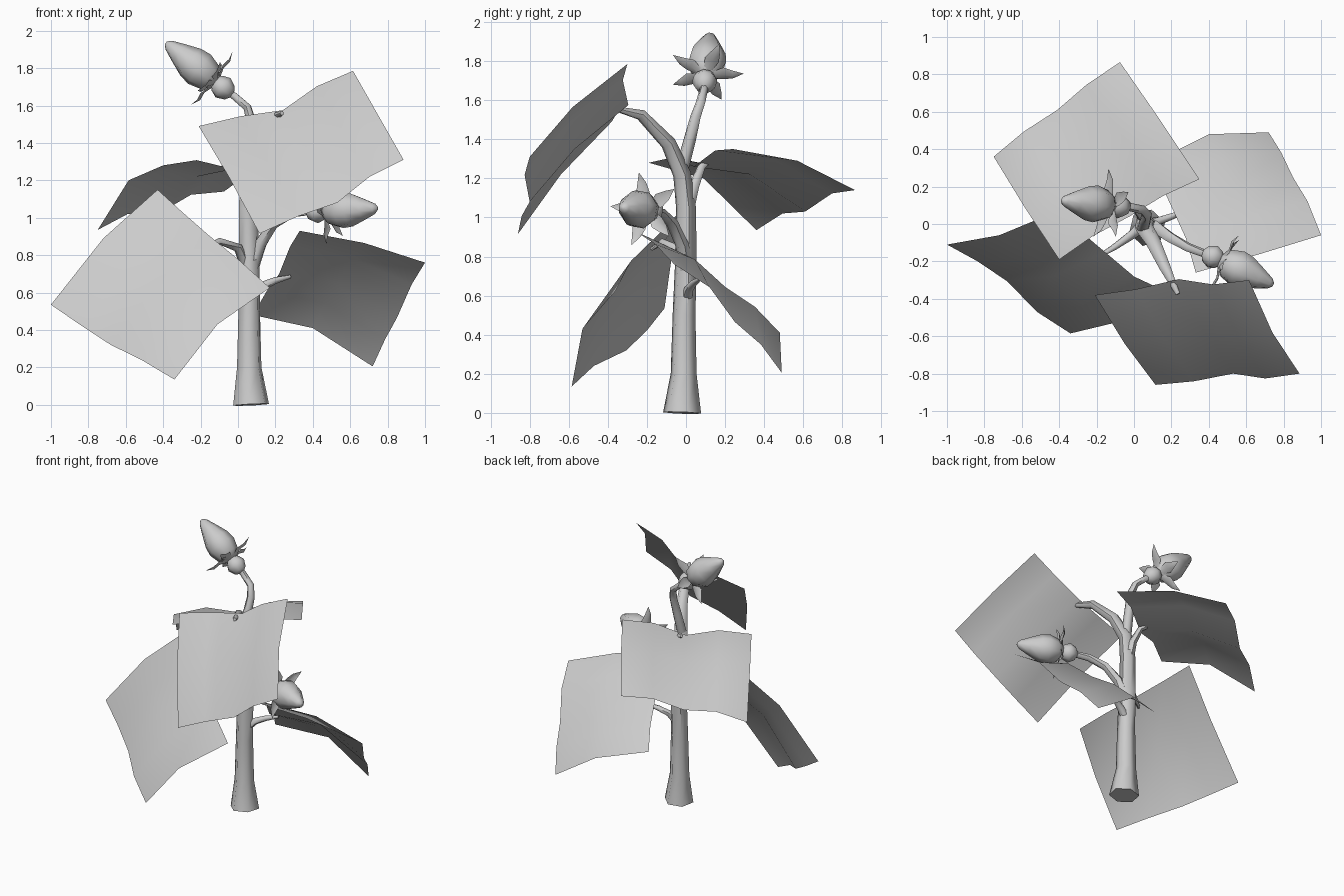
import bpy, bmesh, math
from mathutils import Vector

if "Cube" in bpy.data.objects:
    bpy.data.objects.remove(bpy.data.objects["Cube"])


def finish(bm, name, angle=60):
    me = bpy.data.meshes.new(name)
    bm.to_mesh(me)
    bm.free()
    ob = bpy.data.objects.new(name, me)
    bpy.context.collection.objects.link(ob)
    bpy.ops.object.select_all(action='DESELECT')
    ob.select_set(True)
    bpy.context.view_layer.objects.active = ob
    bpy.ops.object.shade_smooth_by_angle(angle=math.radians(angle))
    return ob


def sweep(bm, pts, sides, ref, axis=None):
    """Skin rings of (x, y, z, radius) along a path and cap both ends."""
    ps = [Vector(p[:3]) for p in pts]
    rings = []
    for i, p in enumerate(pts):
        t = axis or (ps[min(i + 1, len(ps) - 1)] - ps[max(i - 1, 0)]).normalized()
        u = (ref - t * ref.dot(t)).normalized()
        v = t.cross(u)
        rings.append([bm.verts.new(ps[i] + p[3] * (u * math.cos(a) + v * math.sin(a)))
                      for a in (2 * math.pi * k / sides for k in range(sides))])
    for a, b in zip(rings, rings[1:]):
        for k in range(sides):
            n = (k + 1) % sides
            bm.faces.new((a[k], a[n], b[n], b[k]))
    bm.faces.new(rings[0][::-1])
    bm.faces.new(rings[-1])


def tube(name, pts):
    bm = bmesh.new()
    sweep(bm, pts, 6, Vector((1, 0.3, 0.1)))
    return finish(bm, name)


def bud(name, base, tip, first_angle):
    base, tip = Vector(base), Vector(tip)
    ax = (tip - base).normalized()
    s = (tip - base).length / 0.39
    bm = bmesh.new()
    ref = Vector((0, 1, 0.2))
    hip = [(-.066, .012), (-.045, .045), (0, .066), (.04, .05), (.06, .03)]
    body = [(.045, .035), (.09, .08), (.16, .1), (.22, .092), (.30, .06), (.37, .03), (.39, .01)]
    for prof in (hip, body):
        sweep(bm, [(*(base + ax * a * s), r) for a, r in prof], 8, ref, ax)
    finish(bm, name)
    # five pointed sepals around the base
    bm = bmesh.new()
    for k in range(5):
        a = math.radians(first_angle + 72 * k)
        d = Vector((0, math.cos(a), math.sin(a)))
        d = (d - ax * d.dot(ax)).normalized()
        w = ax.cross(d)
        rows = []
        for out, along, half in ((.03, .045, .02), (.09, .065, .038), (.14, .06, .025)):
            c = base + d * out + ax * along
            rows.append([bm.verts.new(c - w * half + ax * .012), bm.verts.new(c),
                         bm.verts.new(c + w * half + ax * .012)])
        end = bm.verts.new(base + d * .195 + ax * .085)
        for p, q in zip(rows, rows[1:]):
            for i in range(2):
                bm.faces.new((p[i], p[i + 1], q[i + 1], q[i]))
        for i in range(2):
            bm.faces.new((rows[-1][i], rows[-1][i + 1], end))
    finish(bm, name + "_sepals")


def leaf(name, rows, bumps):
    """Folded sheet from base, middle and tip rows of three points each."""
    bm = bmesh.new()
    rows = [[Vector(p) for p in r] for r in rows]
    n = (rows[0][2] - rows[0][0]).cross(rows[2][1] - rows[0][1]).normalized()
    n = n if n.z > 0 else -n
    grid = []
    for l, m, r in rows:
        line = [l, (l + m) / 2 + n * bumps[0], m, (m + r) / 2 + n * bumps[1], r]
        grid.append([bm.verts.new(p) for p in line])
    for p, q in zip(grid, grid[1:]):
        for i in range(4):
            bm.faces.new((p[i], p[i + 1], q[i + 1], q[i]))
    bm.normal_update()
    if sum(f.normal.z for f in bm.faces) < 0:
        bmesh.ops.reverse_faces(bm, faces=bm.faces[:])
    finish(bm, name)


# stems
tube("main_stem", [(.07, -.02, 0, .1), (.06, -.012, .2, .068), (.06, -.01, .5, .06),
                   (.06, 0, .8, .056), (.055, 0, 1.05, .052), (.055, -.02, 1.22, .047),
                   (.10, -.09, 1.38, .04), (.165, -.23, 1.525, .03), (.235, -.375, 1.56, .012)])
tube("top_bud_stem", [(.05, -.02, 1.25, .035), (.06, .02, 1.4, .032), (.07, .05, 1.52, .027),
                      (.05, .075, 1.59, .024), (-.02, .09, 1.65, .022), (-.08, .095, 1.695, .02)])
tube("side_bud_stem", [(.07, 0, .72, .04), (.12, -.02, .86, .035), (.19, -.07, .97, .03),
                       (.29, -.125, 1.025, .024), (.41, -.17, 1.035, .02)])
tube("left_leaf_stalk", [(.05, 0, .72, .03), (0, -.05, .84, .025), (-.1, -.12, .875, .018),
                         (-.19, -.175, .84, .01)])
tube("right_leaf_stalk", [(.06, 0, .57, .03), (.13, .015, .635, .024), (.2, .04, .665, .018),
                          (.28, .07, .685, .01)])
tube("back_leaf_stalk", [(.055, 0, 1.0, .035), (.045, .04, 1.16, .028), (.01, .08, 1.26, .02),
                         (-.05, .12, 1.29, .01)])

# buds
bud("top_bud", (-.08, .095, 1.695), (-.385, .125, 1.935), 143)
bud("side_bud", (.42, -.175, 1.035), (.745, -.325, 1.05), 102)

# leaves
leaf("front_leaf",
     [[(-.21, -.38, 1.49), (.24, -.295, 1.575), (.615, -.3, 1.785)],
      [(-.05, -.64, 1.22), (.38, -.57, 1.35), (.74, -.58, 1.565)],
      [(.115, -.86, .915), (.53, -.8, 1.08), (.885, -.8, 1.31)]], (.015, .035))
leaf("left_leaf",
     [[(-.43, .06, 1.15), (-.155, -.15, .905), (.17, -.36, .625)],
      [(-.72, -.06, .89), (-.43, -.28, .66), (-.11, -.53, .43)],
      [(-1, -.11, .535), (-.68, -.305, .32), (-.34, -.585, .135)]], (-.01, .03))
leaf("back_leaf",
     [[(-.4, -.19, 1.28), (-.025, .04, 1.26), (.35, .24, 1.35)],
      [(-.585, .09, 1.2), (-.22, .33, 1.22), (.13, .57, 1.29)],
      [(-.75, .36, .935), (-.41, .61, 1.03), (-.075, .865, 1.14)]], (.04, .04))
leaf("right_leaf",
     [[(.33, -.26, .93), (.22, .05, .7), (.08, .32, .48)],
      [(.675, -.16, .865), (.53, .2, .645), (.4, .48, .41)],
      [(1, -.06, .76), (.85, .25, .465), (.72, .49, .205)]], (.04, .02))
